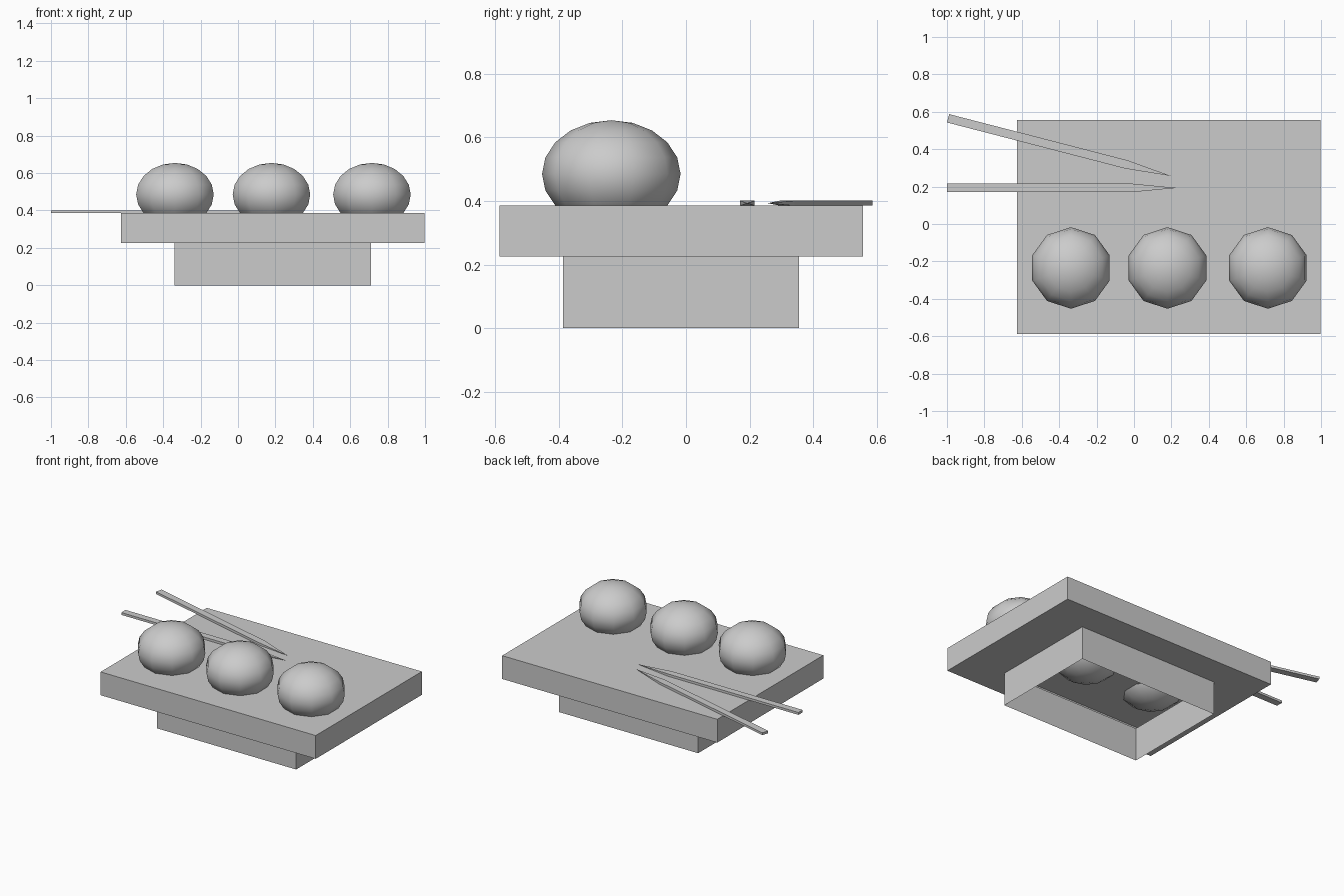
import bpy, bmesh, math
from mathutils import Matrix, Vector

if "Cube" in bpy.data.objects:
    bpy.data.objects.remove(bpy.data.objects["Cube"])

def make_object(name, bm, smooth=False):
    mesh = bpy.data.meshes.new(name)
    bm.to_mesh(mesh)
    bm.free()
    for p in mesh.polygons:
        p.use_smooth = smooth
    obj = bpy.data.objects.new(name, mesh)
    bpy.context.collection.objects.link(obj)
    return obj

def loop(bm, x0, x1, y0, y1, z):
    return [bm.verts.new((x, y, z)) for x, y in ((x0, y0), (x1, y0), (x1, y1), (x0, y1))]

def bridge(bm, a, b):
    for i in range(4):
        j = (i + 1) % 4
        bm.faces.new((a[i], a[j], b[j], b[i]))

# Serving board with a hollow, open-bottomed foot (thin walls, open into the board)
bm = bmesh.new()
foot_rim = loop(bm, -0.34, 0.71, -0.387, 0.355, 0.0)
foot_top = loop(bm, -0.34, 0.71, -0.387, 0.355, 0.226)
under = loop(bm, -0.626, 0.998, -0.587, 0.557, 0.226)
top = loop(bm, -0.626, 0.998, -0.587, 0.557, 0.385)
for a, b in ((foot_rim, foot_top), (foot_top, under), (under, top)):
    bridge(bm, a, b)
bm.faces.new(top)
make_object("serving_board", bm)

# Three squashed balls sunk slightly through the board top
for i, x in enumerate((-0.337, 0.179, 0.716)):
    bm = bmesh.new()
    bmesh.ops.create_uvsphere(bm, u_segments=10, v_segments=10, radius=1.0,
                              matrix=Matrix.Diagonal((0.218, 0.218, 0.169, 1)))
    ball = make_object(f"rice_ball_{i + 1}", bm, smooth=True)
    ball.location = (x, -0.235, 0.485)

# Chopsticks: square-ended bars with pointed tips
def chopstick(name, end, angle, length=1.23, taper=0.985, w=0.023, h=0.008):
    bm = bmesh.new()
    rings = [[bm.verts.new((x, y, z)) for y, z in ((-w, -h), (w, -h), (w, h), (-w, h))]
             for x in (0, taper)]
    tip = bm.verts.new((length, 0, 0))
    bm.faces.new(rings[0])
    bridge(bm, rings[0], rings[1])
    for i in range(4):
        bm.faces.new((rings[1][i], rings[1][(i + 1) % 4], tip))
    bmesh.ops.recalc_face_normals(bm, faces=bm.faces)
    obj = make_object(name, bm)
    obj.location = Vector((*end, 0.393))
    obj.rotation_euler.z = math.radians(angle)

chopstick("chopstick_straight", (-1.0, 0.193), 0)
chopstick("chopstick_angled", (-0.994, 0.565), -14.5)
